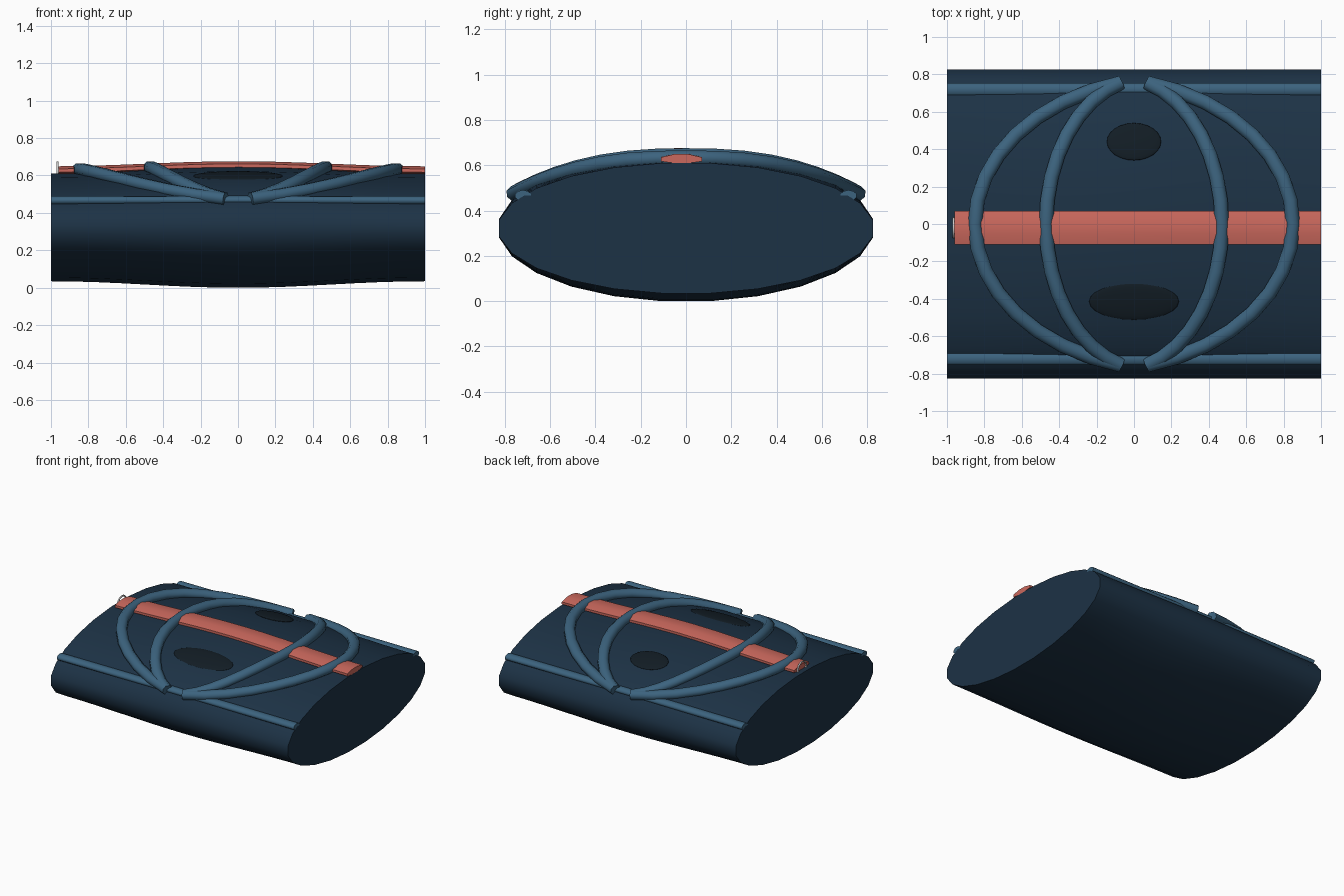
import bpy, bmesh
from math import sin, cos, pi, radians
from mathutils import Vector

if "Cube" in bpy.data.objects:
    bpy.data.objects.remove(bpy.data.objects["Cube"])


def material(name, rgb):
    m = bpy.data.materials.new(name)
    m.diffuse_color = (*rgb, 1)
    m.use_nodes = True
    m.node_tree.nodes["Principled BSDF"].inputs["Base Color"].default_value = m.diffuse_color
    return m


NAVY = material("navy", (0.012, 0.032, 0.06))
DARK = material("dark", (0.006, 0.012, 0.018))
BLUE = material("blue", (0.045, 0.125, 0.21))
CORAL = material("coral", (0.6, 0.14, 0.11))
WHITE = material("white", (0.9, 0.9, 0.9))


def loft(name, rings, mat, angle):
    """Bridge a row of closed rings and cap both ends."""
    bm = bmesh.new()
    loops = [[bm.verts.new(p) for p in ring] for ring in rings]
    n = len(loops[0])
    for a, b in zip(loops, loops[1:]):
        for i in range(n):
            j = (i + 1) % n
            bm.faces.new((a[i], a[j], b[j], b[i]))
    bm.faces.new(loops[0])
    bm.faces.new(loops[-1])
    bmesh.ops.recalc_face_normals(bm, faces=bm.faces)
    me = bpy.data.meshes.new(name)
    bm.to_mesh(me)
    bm.free()
    ob = bpy.data.objects.new(name, me)
    bpy.context.collection.objects.link(ob)
    finish(ob, name, mat, angle)


def finish(ob, name, mat, angle):
    ob.name = name
    ob.data.materials.append(mat)
    bpy.ops.object.select_all(action='DESELECT')
    ob.select_set(True)
    bpy.context.view_layer.objects.active = ob
    bpy.ops.object.shade_smooth_by_angle(angle=radians(angle))


def sweep(name, path, section, mat, angle=50):
    """Carry a (side, up) section along a path."""
    path = [Vector(p) for p in path]
    rings = []
    for i, p in enumerate(path):
        t = (path[min(i + 1, len(path) - 1)] - path[max(i - 1, 0)]).normalized()
        side = t.cross(Vector((0, 0, 1))).normalized()
        up = side.cross(t)
        rings.append([p + side * a + up * b for a, b in section])
    loft(name, rings, mat, angle)


def oval(rx, ry, n, phase=0.5):
    return [(rx * cos(2 * pi * (i + phase) / n), ry * sin(2 * pi * (i + phase) / n))
            for i in range(n)]


# Pillow-like body: 24-sided oval, slightly thicker in the middle
body = []
for i in range(17):
    x = -1 + i / 8
    h = 0.29 + 0.035 * cos(pi * x / 2) ** 2
    body.append([(x, y, 0.322 + z) for y, z in oval(0.832, h, 24)])
loft("body", body, NAVY, 60)

# Long seam rails on both edges
for label, y in (("front", -0.72), ("back", 0.718)):
    sweep(label + "_rail", [(-1, y, 0.466), (0, y, 0.468), (1, y, 0.466)],
          oval(0.037, 0.024, 10), BLUE)

# Four curved tubes over the top, inner and outer pair per side
c = cos(radians(75))
for label, s in (("left", -1), ("right", 1)):
    for kind, reach, top in (("outer", 0.85, 0.632), ("inner", 0.47, 0.642)):
        path = []
        for i in range(17):
            t = radians(-75 + 150 * i / 16)
            y = 0.755 * sin(t) / sin(radians(75))
            x = 0.07 + (reach - 0.07) * (cos(t) - c) / (1 - c)
            path.append((s * x, y, top - (top - 0.475) * abs(y / 0.755) ** 2.5))
        sweep(f"{label}_{kind}_tube", path, oval(0.041, 0.036, 8), BLUE)

# Central strap, gently arched
strap = [(-0.09, -0.012), (-0.09, 0.006), (-0.03, 0.02), (0.03, 0.02),
         (0.09, 0.006), (0.09, -0.012), (0.03, -0.02), (-0.03, -0.02)]
path = []
for i in range(13):
    x = -0.96 + 1.96 * i / 12
    path.append((x, -0.02, 0.629 + 0.027 * cos(pi * x / 2) ** 2))
sweep("strap", path, strap, CORAL, 30)

# Dark oval patches lying on the top surface
for label, y, rx, ry in (("front", -0.415, 0.24, 0.102), ("back", 0.44, 0.145, 0.102)):
    tilt = -0.22 if y > 0 else 0.22
    bpy.ops.mesh.primitive_uv_sphere_add(segments=24, ring_count=10, radius=1,
                                         location=(0, y, 0.597), rotation=(tilt, 0, 0))
    ob = bpy.context.object
    ob.scale = (rx, ry, 0.015)
    finish(ob, label + "_patch", DARK, 60)

# Small pale ring at the left end of the strap
bpy.ops.mesh.primitive_torus_add(major_radius=0.05, minor_radius=0.006, major_segments=20,
                                 minor_segments=6, location=(-0.965, -0.02, 0.62),
                                 rotation=(0, pi / 2, 0))
finish(bpy.context.object, "strap_ring", WHITE, 60)
